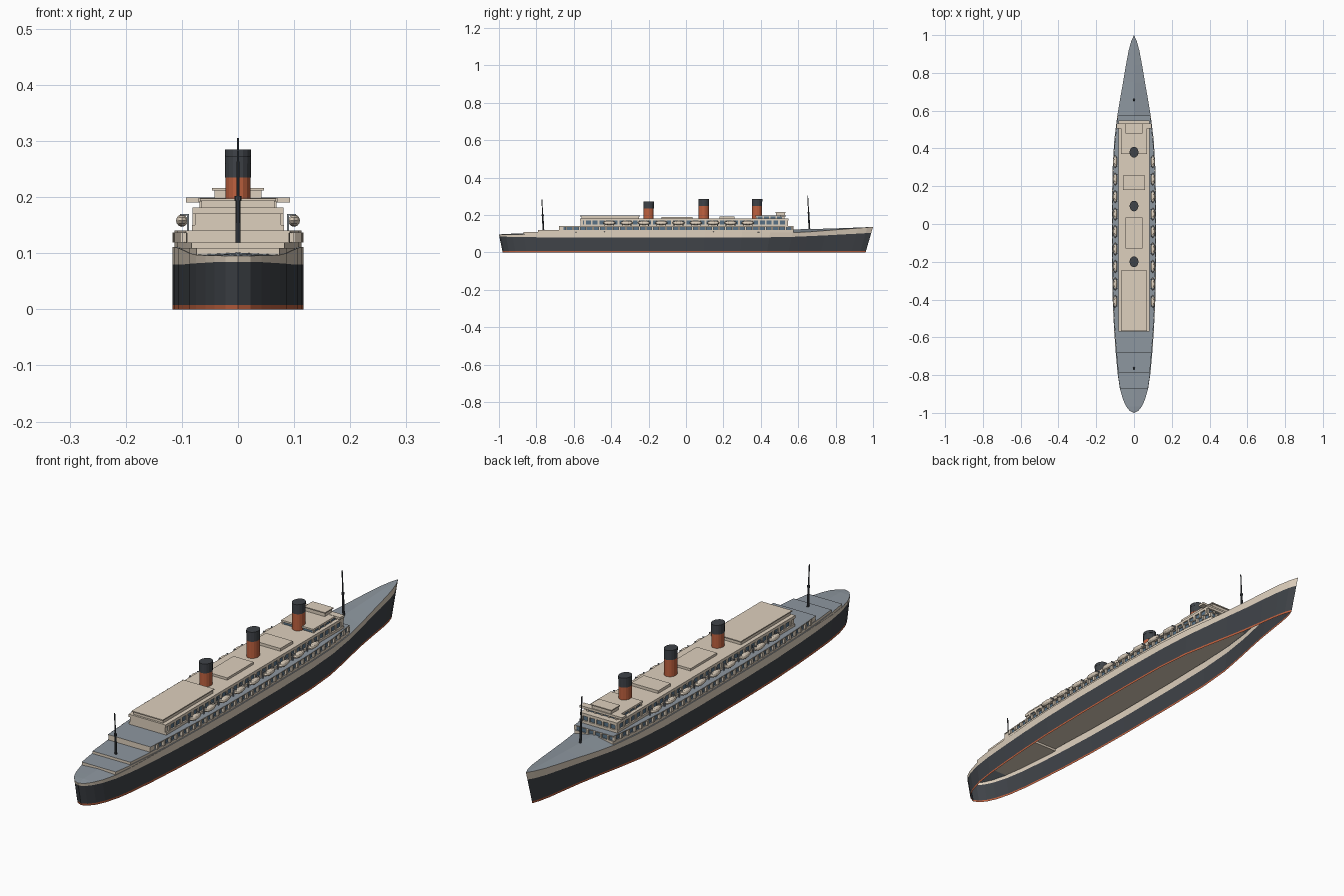
import bpy, bmesh, math
from mathutils import Matrix, Vector

if "Cube" in bpy.data.objects:
    bpy.data.objects.remove(bpy.data.objects["Cube"])


def mat(name, r, g, b):
    m = bpy.data.materials.new(name)
    m.diffuse_color = (r, g, b, 1)
    m.use_nodes = True
    m.node_tree.nodes["Principled BSDF"].inputs["Base Color"].default_value = m.diffuse_color
    return m


CREAM = mat("cream", .73, .63, .51)
DARK = mat("charcoal", .05, .056, .065)
RED = mat("red_orange", .52, .12, .05)
DECK = mat("deck_grey", .27, .31, .35)
GLASS = mat("window_blue", .10, .17, .24)

# hull stations: y, half width, dark paint top, sheer, deck centre height
ST = [(-1, 0, .084, .095, .095), (-.99, .022, .084, .095, .097), (-.965, .042, .084, .096, .099),
      (-.93, .058, .083, .096, .1), (-.87, .075, .082, .097, .101), (-.79, .087, .081, .1, .104),
      (-.68, .097, .08, .105, .108), (-.55, .106, .08, .109, .111), (-.4, .113, .08, .111, .113),
      (-.2, .117, .08, .111, .113), (.1, .117, .08, .111, .113), (.3, .113, .08, .109, .113),
      (.45, .104, .081, .107, .116), (.57, .089, .083, .106, .123), (.66, .074, .087, .11, .125),
      (.75, .058, .091, .117, .127), (.84, .043, .096, .124, .13), (.92, .028, .1, .13, .133),
      (.97, .014, .103, .134, .135), (1, 0, .105, .137, .137)]


def half_width(y):
    for a, b in zip(ST, ST[1:]):
        if a[0] <= y <= b[0]:
            return a[1] + (b[1] - a[1]) * (y - a[0]) / (b[0] - a[0])
    return 0


def finish(name, bm, mats):
    me = bpy.data.meshes.new(name)
    bmesh.ops.recalc_face_normals(bm, faces=bm.faces)
    bm.to_mesh(me)
    bm.free()
    for m in mats:
        me.materials.append(m)
    ob = bpy.data.objects.new(name, me)
    bpy.context.collection.objects.link(ob)
    return ob


def add_box(bm, x0, x1, y0, y1, z0, z1):
    c = Vector(((x0 + x1) / 2, (y0 + y1) / 2, (z0 + z1) / 2))
    s = Matrix.Diagonal((x1 - x0, y1 - y0, z1 - z0, 1))
    bmesh.ops.create_cube(bm, size=1, matrix=Matrix.Translation(c) @ s)


def box(name, hw, y0, y1, z0, z1, m=CREAM):
    bm = bmesh.new()
    add_box(bm, -hw, hw, y0, y1, z0, z1)
    return finish(name, bm, [m])


def plan_slab(name, y0, y1, inset, z0, z1, side=CREAM, top=DECK):
    """Slab whose outline follows the hull plan."""
    ys = [y0] + [s[0] for s in ST if y0 < s[0] < y1] + [y1]
    pts = [(half_width(y) - inset, y) for y in ys]
    pts += [(-x, y) for x, y in reversed(pts)]
    bm = bmesh.new()
    lo = [bm.verts.new((x, y, z0)) for x, y in pts]
    hi = [bm.verts.new((x, y, z1)) for x, y in pts]
    bm.faces.new(lo)
    bm.faces.new(hi).material_index = 1
    n = len(pts)
    for i in range(n):
        j = (i + 1) % n
        bm.faces.new((lo[i], lo[j], hi[j], hi[i]))
    return finish(name, bm, [side, top])


def cylinder(name, r0, r1, y, z0, z1, m, sides=16, stretch=1.0, lean=0.0):
    bm = bmesh.new()
    bmesh.ops.create_cone(bm, cap_ends=True, segments=sides, radius1=r0, radius2=r1, depth=z1 - z0)
    for v in bm.verts:
        v.co.y = v.co.y * stretch + y + lean * (v.co.z + (z1 - z0) / 2)
        v.co.z += (z0 + z1) / 2
    return finish(name, bm, [m])


# hull shell, open underneath, raked at both ends
bm = bmesh.new()
rows = []
for k in range(4):
    ring = []
    for sign in (1, -1):
        for y, w, zd, zt, zc in (ST if sign > 0 else ST[-2:0:-1]):
            z = (0, .008, zd, zt)[k]
            t = 1 - z / zt
            yy = y * (1 - (.04 if y > 0 else .02) * t)
            flare = 1 - .25 * t * max(0, min(1, (y - .4) / .4))
            ring.append(bm.verts.new((sign * w * flare, yy, z)))
    rows.append(ring)
n = len(rows[0])
for k in range(3):
    for i in range(n):
        j = (i + 1) % n
        bm.faces.new((rows[k][i], rows[k][j], rows[k + 1][j], rows[k + 1][i])).material_index = k
finish("hull", bm, [RED, DARK, CREAM])

# cambered main deck
bm = bmesh.new()
tri = [[bm.verts.new((s * w, y, zc if s == 0 else zt)) for s in (-1, 0, 1)] for y, w, zd, zt, zc in ST]
for a, b in zip(tri, tri[1:]):
    for i in (0, 1):
        bm.faces.new((a[i], a[i + 1], b[i + 1], b[i]))
bmesh.ops.remove_doubles(bm, verts=bm.verts, dist=1e-6)
finish("main_deck", bm, [DECK])

# stern terraces
plan_slab("stern_terrace_low", -.87, -.6, .001, .097, .109)
plan_slab("stern_terrace_high", -.79, -.6, .004, .1, .119)

# lower superstructure following the hull
plan_slab("lower_sill", -.68, .575, .004, .106, .12)
plan_slab("lower_windows", -.66, .57, .009, .12, .136, GLASS)
plan_slab("lower_aft_wall", -.68, -.655, .006, .12, .136)
plan_slab("lower_roof", -.68, .575, .004, .136, .14)
bm = bmesh.new()
for i in range(35):
    y = -.64 + i * .0355
    x = half_width(y) - .005
    for s in (1, -1):
        add_box(bm, s * x - .005, s * x + .005, y - .005, y + .005, .119, .137)
for i in range(5):
    x = -.06 + i * .03
    add_box(bm, x - .004, x + .004, .565, .575, .119, .137)
finish("lower_pillars", bm, [CREAM])

# upper superstructure
box("upper_sill", .082, -.565, .545, .139, .15)
box("upper_windows", .076, -.555, .539, .15, .17, GLASS)
box("upper_aft_wall", .077, -.565, -.55, .15, .17)
box("upper_roof", .081, -.568, .548, .17, .181)
bm = bmesh.new()
for i in range(31):
    y = -.54 + i * .0358
    for s in (1, -1):
        add_box(bm, s * .077 - .004, s * .077 + .004, y - .005, y + .005, .149, .171)
for i in range(6):
    x = -.075 + i * .03
    add_box(bm, x - .004, x + .004, .535, .545, .149, .171)
finish("upper_pillars", bm, [CREAM])

# roof houses
box("aft_house", .065, -.56, -.25, .18, .193)
box("aft_house_roof", .068, -.567, -.245, .193, .197)
box("middle_house", .044, -.13, .035, .18, .19)
box("forward_house", .059, .18, .258, .18, .192)

# bridge
box("bridge_windows", .066, .375, .522, .18, .191, GLASS)
bm = bmesh.new()
for i in range(5):
    y = .378 + i * .035
    for s in (1, -1):
        add_box(bm, s * .066 - .003, s * .066 + .003, y - .004, y + .004, .18, .192)
for i in range(5):
    x = -.062 + i * .031
    add_box(bm, x - .004, x + .004, .518, .526, .18, .192)
finish("bridge_pillars", bm, [CREAM])
box("bridge_roof", .07, .37, .53, .191, .198)
box("bridge_wings", .093, .505, .532, .19, .199)
box("wheelhouse", .042, .482, .528, .198, .212)
box("wheelhouse_roof", .046, .478, .532, .212, .216)

# funnels
for label, y, mid, top in (("aft", -.2, .235, .272), ("middle", .095, .247, .285), ("fore", .38, .247, .285)):
    cylinder(label + "_funnel", .0225, .0225, y, .178, mid, RED, stretch=1.2)
    cylinder(label + "_funnel_top", .023, .023, y, mid, top - .012, DARK, stretch=1.2)
    cylinder(label + "_funnel_rim", .0235, .0235, y, top - .012, top, DARK, stretch=1.2)

# masts
for label, y, z0, z1 in (("fore", .66, .12, .305), ("aft", -.762, .112, .283)):
    h = z0 + (z1 - z0) * .5
    cylinder(label + "_mast", .0048, .004, y, z0, h, DARK, 8, lean=-.05)
    cylinder(label + "_mast_top", .003, .002, y - .05 * (h - z0), h, z1, DARK, 8, lean=-.05)
    cylinder(label + "_mast_band", .0058, .0058, y - .05 * (h - z0), h - .004, h + .004, DARK, 8)

# lifeboats and davits on both sides
boats, davits = bmesh.new(), bmesh.new()
for i in range(9):
    y = -.41 + i * .0925
    for s in (1, -1):
        m = Matrix.Translation((s * .1, y, .158)) @ Matrix.Diagonal((.011, .034, .011, 1))
        bmesh.ops.create_uvsphere(boats, u_segments=10, v_segments=6, radius=1, matrix=m)
        for d in (-.024, .024):
            add_box(davits, s * .089 - .002, s * .089 + .002, y + d - .002, y + d + .002, .139, .17)
            add_box(davits, s * .095 - .008, s * .095 + .008, y + d - .002, y + d + .002, .167, .17)
finish("lifeboats", boats, [CREAM])
finish("davits", davits, [DECK])
